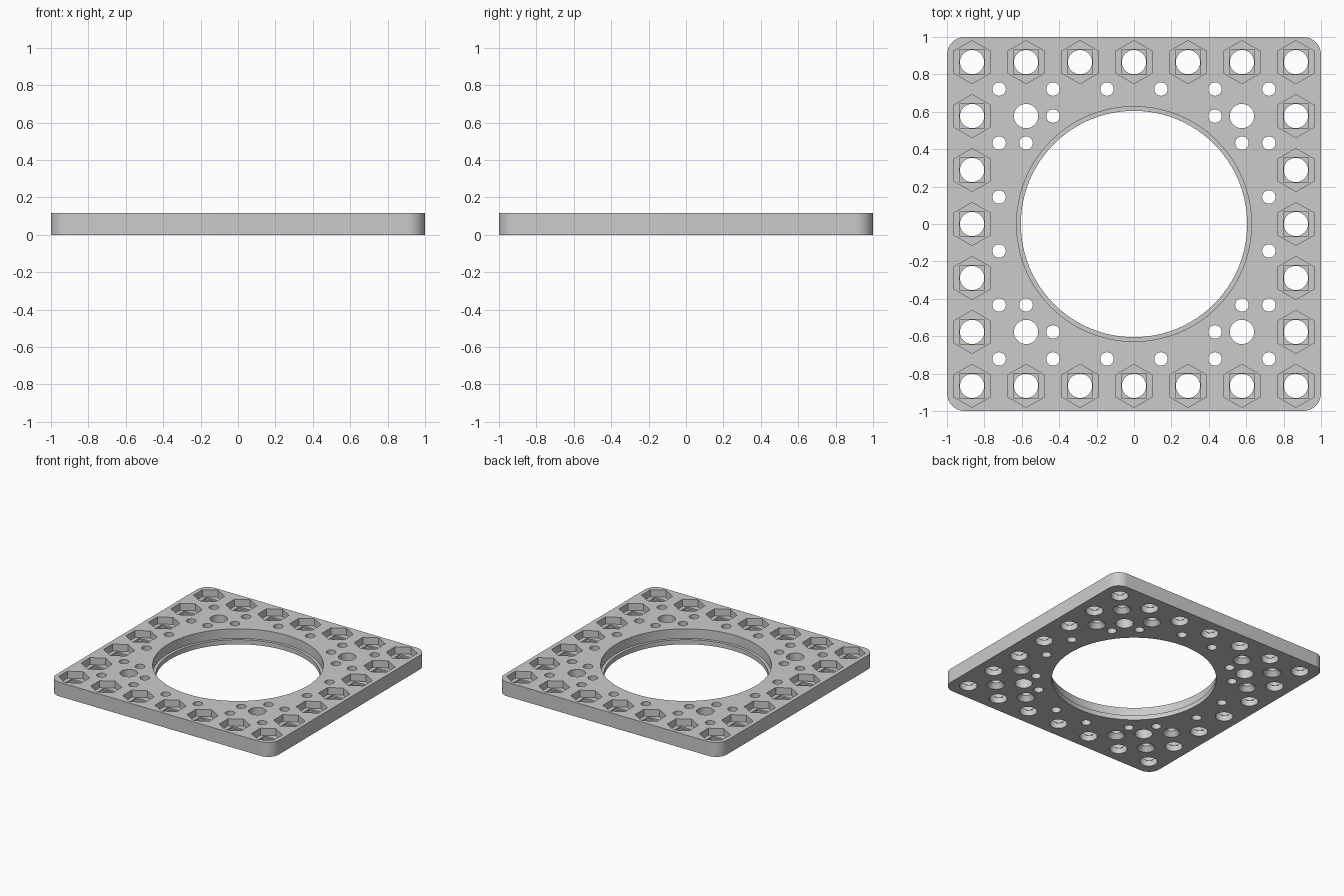
import bpy, bmesh, math
from mathutils import Matrix

if "Cube" in bpy.data.objects:
    bpy.data.objects.remove(bpy.data.objects["Cube"], do_unlink=True)

THICK = 0.115
PITCH = 0.2885          # spacing of the main hole grid
HALF = PITCH / 2
HEX_FLOOR = 0.058
STEP_FLOOR = 0.045

grey = bpy.data.materials.new("plain grey")
grey.use_nodes = True
grey.diffuse_color = (0.6, 0.6, 0.6, 1)
grey.node_tree.nodes["Principled BSDF"].inputs["Base Color"].default_value = (0.6, 0.6, 0.6, 1)


def prism(bm, x, y, z0, z1, r0, r1, sides, turn=0.0):
    """Upright prism or cone frustum between two heights."""
    place = Matrix.Translation((x, y, (z0 + z1) / 2)) @ Matrix.Rotation(turn, 4, 'Z')
    bmesh.ops.create_cone(bm, cap_ends=True, segments=sides, radius1=r0,
                          radius2=r1, depth=z1 - z0, matrix=place)


def make(name, bm):
    mesh = bpy.data.meshes.new(name)
    bm.normal_update()
    bm.to_mesh(mesh)
    bm.free()
    ob = bpy.data.objects.new(name, mesh)
    bpy.context.collection.objects.link(ob)
    mesh.materials.append(grey)
    return ob


def mirrored(points):
    """All sign and axis-swap copies of the given points."""
    return sorted({(sx * a, sy * b) for x, y in points for a, b in ((x, y), (y, x))
                   for sx in (1, -1) for sy in (1, -1)})


# Hole layouts in grid steps
edge_holes = [(i * PITCH, j * PITCH) for i in range(-3, 4) for j in range(-3, 4)
              if max(abs(i), abs(j)) == 3]
corner_holes = mirrored([(2 * PITCH, 2 * PITCH)])
sunk_holes = mirrored([(5 * HALF, 5 * HALF), (3 * HALF, 5 * HALF)])
plain_holes = mirrored([(HALF, 5 * HALF), (3 * HALF, 4 * HALF)])

# Square plate with rounded corners
bm = bmesh.new()
bmesh.ops.create_cube(bm, size=1, matrix=Matrix.Translation((0, 0, THICK / 2))
                      @ Matrix.Diagonal((2, 2, THICK, 1)))
uprights = [e for e in bm.edges if abs(e.verts[0].co.z - e.verts[1].co.z) > 0.01]
bmesh.ops.bevel(bm, geom=uprights, offset=0.096, segments=12, profile=0.5, affect='EDGES')
plate = make("plate", bm)

# Through holes and the central bore
bores = bmesh.new()
prism(bores, 0, 0, -0.1, 0.3, 0.605, 0.605, 96)
for x, y in edge_holes + corner_holes:
    prism(bores, x, y, -0.1, 0.3, 0.065, 0.065, 32)
for x, y in sunk_holes + plain_holes:
    prism(bores, x, y, -0.1, 0.3, 0.036, 0.036, 24)

# Hexagonal nut pockets and the wider upper bore
pockets = bmesh.new()
prism(pockets, 0, 0, 0.038, 0.3, 0.628, 0.628, 96)
for x, y in edge_holes:
    prism(pockets, x, y, HEX_FLOOR, 0.3, 0.115, 0.115, 6)

# Square steps under the nut pockets, countersinks on the underside
steps = bmesh.new()
for x, y in edge_holes:
    side = 0.067 * math.sqrt(2)
    prism(steps, x, y, STEP_FLOOR, 0.08, side, side, 4, math.pi / 4)
for x, y in sunk_holes:
    prism(steps, x, y, -0.01, 0.04, 0.074, 0.033, 32)

# Cut the plate
bpy.context.view_layer.objects.active = plate
for name, bm in (("bore_cutter", bores), ("pocket_cutter", pockets), ("step_cutter", steps)):
    cutter = make(name, bm)
    cutter.hide_render = True
    mod = plate.modifiers.new(name, 'BOOLEAN')
    mod.operation = 'DIFFERENCE'
    mod.solver = 'EXACT'
    mod.object = cutter
    bpy.ops.object.modifier_apply(modifier=name)
    bpy.data.objects.remove(cutter, do_unlink=True)

# Smooth the round walls, keep the rims sharp
bpy.ops.object.select_all(action='DESELECT')
plate.select_set(True)
bpy.ops.object.shade_smooth_by_angle(angle=math.radians(30))
